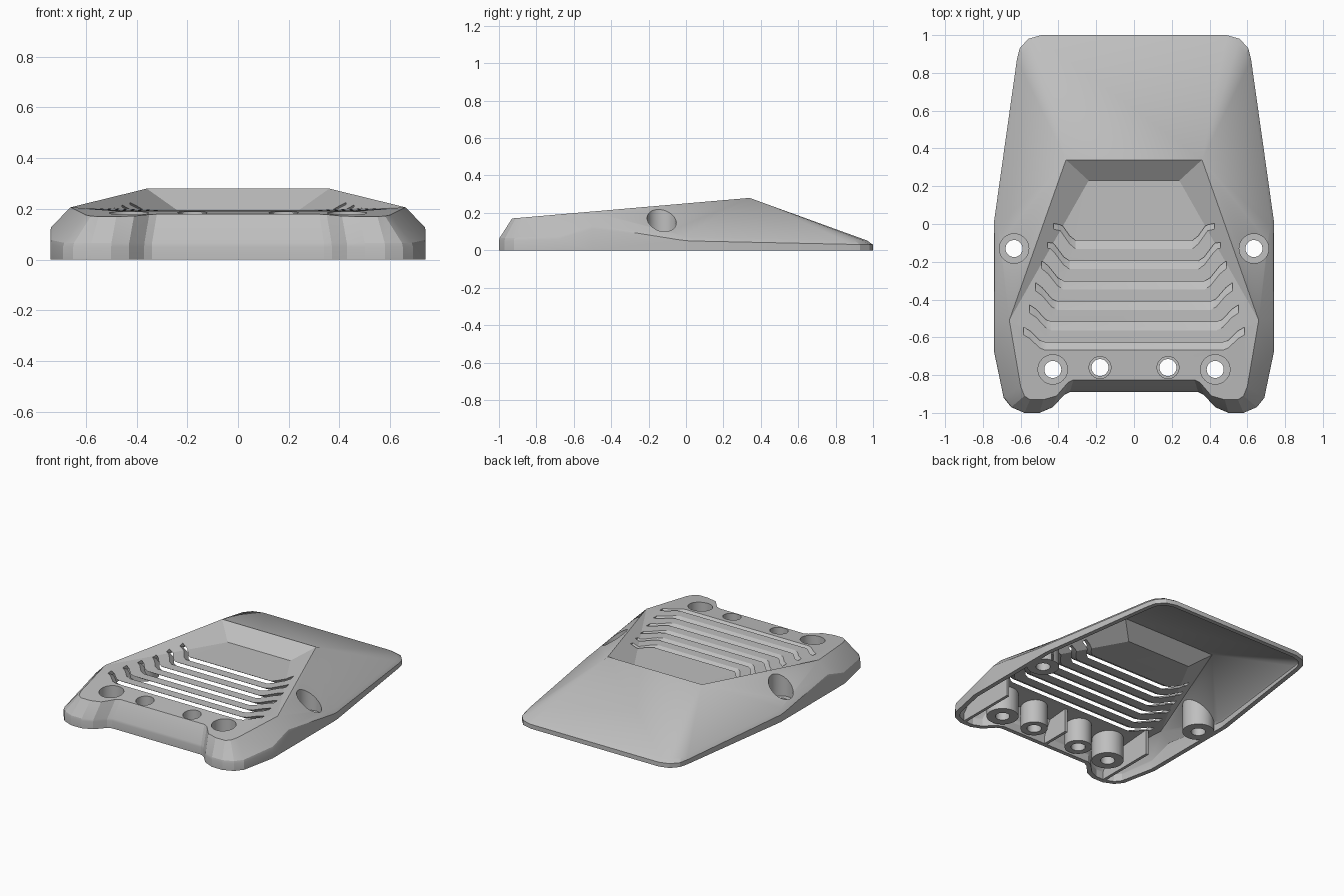
import bpy, bmesh
from mathutils import Vector, Matrix

if "Cube" in bpy.data.objects:
    bpy.data.objects.remove(bpy.data.objects["Cube"], do_unlink=True)

WALL = 0.03
FLOOR = 0.195

grey = bpy.data.materials.new("light grey plastic")
grey.use_nodes = True
grey.diffuse_color = (0.52, 0.52, 0.52, 1)
grey.node_tree.nodes["Principled BSDF"].inputs["Base Color"].default_value = (0.52, 0.52, 0.52, 1)


def top_z(y):
    return 0.17 + (y + 0.93) * 0.0866


def make_object(name, bm):
    bmesh.ops.recalc_face_normals(bm, faces=bm.faces[:])
    mesh = bpy.data.meshes.new(name)
    bm.to_mesh(mesh)
    bm.free()
    mesh.materials.append(grey)
    obj = bpy.data.objects.new(name, mesh)
    bpy.context.collection.objects.link(obj)
    return obj


def subtract(target, cutters):
    """Cut the helpers out of the target, then delete them."""
    for cutter in cutters:
        cutter.hide_render = True
        mod = target.modifiers.new("cut", "BOOLEAN")
        mod.operation, mod.solver, mod.object = "DIFFERENCE", "EXACT", cutter
    deps = bpy.context.evaluated_depsgraph_get()
    mesh = bpy.data.meshes.new_from_object(target.evaluated_get(deps))
    target.modifiers.clear()
    target.data = mesh
    for cutter in cutters:
        bpy.data.objects.remove(cutter, do_unlink=True)


def cylinder(name, x, y, r, z0, z1):
    bm = bmesh.new()
    bmesh.ops.create_cone(bm, cap_ends=True, segments=48, radius1=r, radius2=r, depth=z1 - z0,
                          matrix=Matrix.Translation((x, y, (z0 + z1) / 2)))
    return make_object(name, bm)


def box(name, x, y, sx, sy):
    bm = bmesh.new()
    bmesh.ops.create_cube(bm, size=1, matrix=Matrix.Translation((x, y, 0.2))
                          @ Matrix.Diagonal((sx, sy, 1, 1)))
    return make_object(name, bm)


# Outline of the left half, front to back: x, y, rim height, crown point above it
PEAK, HIP = (0.36, 0.34), (0.66, -0.51)
OUTLINE = [
    (0.34, -0.89, 0.05, (0.32, -0.825)),
    (0.37, -0.905, 0.05, (0.35, -0.84)),
    (0.43, -0.97, 0.05, (0.41, -0.91)),
    (0.50, -1.0, 0.05, (0.48, -0.93)),
    (0.58, -1.0, 0.05, (0.55, -0.93)),
    (0.65, -0.97, 0.05, (0.58, -0.91)),
    (0.69, -0.92, 0.05, (0.60, -0.86)),
    (0.74, -0.68, 0.06, HIP),
    (0.74, -0.50, 0.115, HIP),
    (0.74, -0.03, 0.055, PEAK),
    (0.74, 0.02, 0.05, PEAK),
    (0.62, 0.87, 0.032, PEAK),
    (0.605, 0.93, 0.03, PEAK),
    (0.56, 0.98, 0.03, PEAK),
    (0.49, 1.0, 0.03, PEAK),
]


def hull(name, inset=0.0):
    """Closed body with sunken tray; inset shrinks it into the hollow."""
    bm = bmesh.new()
    cache = {}

    def vert(x, y, z):
        key = (round(x, 4), round(y, 4), round(z, 4))
        if key not in cache:
            cache[key] = bm.verts.new(key)
        return cache[key]

    def face(verts):
        verts = list(dict.fromkeys(verts))
        if len(verts) > 2:
            bm.faces.new(verts)

    loop = OUTLINE + [(-x, y, z, (-c[0], c[1])) for x, y, z, c in reversed(OUTLINE)]
    columns = []
    for x, y, z, (cx, cy) in loop:
        rim = Vector((x, y, z))
        crown = Vector((cx, cy, top_z(cy)))
        shoulder = rim.lerp(crown, 0.05) + Vector((0, 0, 0.01))
        columns.append([vert(x, y, 0), vert(*rim), vert(*shoulder), vert(*crown)])
    for a, b in zip(columns, columns[1:] + columns[:1]):
        for i in range(3):
            face([a[i], b[i], b[i + 1], a[i + 1]])
    base = [c[0] for c in columns]
    face(base[::-1])

    # Tray floor, sloping walls and front deck
    peak, peak_r = vert(*PEAK, top_z(PEAK[1])), vert(-PEAK[0], PEAK[1], top_z(PEAK[1]))
    hip, hip_r = vert(*HIP, top_z(HIP[1])), vert(-HIP[0], HIP[1], top_z(HIP[1]))
    back, back_r = vert(0.24, 0.23, FLOOR), vert(-0.24, 0.23, FLOOR)
    lip, lip_r = vert(0.47, -0.65, top_z(-0.65)), vert(-0.47, -0.65, top_z(-0.65))
    face([back, back_r, lip_r, lip])
    face([peak, peak_r, back_r, back])
    face([peak, back, lip, hip])
    face([peak_r, hip_r, lip_r, back_r])
    crowns = [c[3] for c in columns]
    n = len(OUTLINE)
    deck = [v for v in crowns[:n] if v is not peak]
    deck_r = [v for v in crowns[n:] if v is not peak_r]
    face(deck + [lip, lip_r] + deck_r)

    bmesh.ops.triangulate(bm, faces=bm.faces[:])
    bmesh.ops.recalc_face_normals(bm, faces=bm.faces[:])
    bm.normal_update()
    if inset:
        moves = [(v, v.normal * inset * min(v.calc_shell_factor(), 1.8)) for v in bm.verts]
        for v, move in moves:
            v.co -= move
        for v in base:
            v.co.z = -0.05
    return make_object(name, bm)


def slot(name, t):
    """Slanted vent following the tray floor and climbing both walls."""
    bends = [(0, 0), (0.03, 0.01), (0.08, 0.06), (0.115, 0.08)]
    half = [Vector((0.31 + 0.16 * t + dx, -0.11 - 0.54 * t + dy, FLOOR + dx * (0.32 - 0.25 * t)))
            for dx, dy in bends]
    path = [Vector((-p.x, p.y, p.z)) for p in reversed(half)] + half
    slant, up = Vector((0, 0.86, -0.51)), Vector((0, 0, 0.013))
    bm = bmesh.new()
    rings = []
    for p in path:
        near, far = p - slant * 0.06, p + slant * 0.12
        rings.append([bm.verts.new(c) for c in (near - up, near + up, far + up, far - up)])
    for a, b in zip(rings, rings[1:]):
        for i in range(4):
            j = (i + 1) % 4
            bm.faces.new([a[i], a[j], b[j], b[i]])
    bm.faces.new(rings[0])
    bm.faces.new(rings[-1][::-1])
    return make_object(name, bm)


# Screw positions: x, y, boss radius, pocket radius, pocket floor
SCREWS = [(0.635, -0.13, 0.10, 0.078, 0.06),
          (0.43, -0.77, 0.10, 0.078, 0.06),
          (0.18, -0.76, 0.085, 0.058, 0.08)]
screws = [(s * x, y, b, p, z) for x, y, b, p, z in SCREWS for s in (1, -1)]

# Hollow, leaving bosses and ribs standing
hollow = hull("hollow", WALL)
keep = [cylinder("boss", x, y, b, -0.3, 0.6) for x, y, b, p, z in screws]
keep.append(box("centre_rib", 0, -0.78, 0.02, 0.24))
for side in (1, -1):
    keep.append(box("corner_rib", side * 0.57, -0.80, 0.02, 0.5))
subtract(hollow, keep)

# Cover with the hollow, screw pockets, screw holes and vents cut out
cover = hull("vented_cover")
cuts = [hollow]
for x, y, b, p, z in screws:
    cuts.append(cylinder("pocket", x, y, p, z, 0.6))
    cuts.append(cylinder("screw_hole", x, y, 0.045, -0.2, 0.5))
cuts += [slot("vent", i / 5) for i in range(6)]
subtract(cover, cuts)

bpy.ops.object.select_all(action="DESELECT")
cover.select_set(True)
bpy.context.view_layer.objects.active = cover
bpy.ops.object.shade_smooth_by_angle(angle=0.35)
